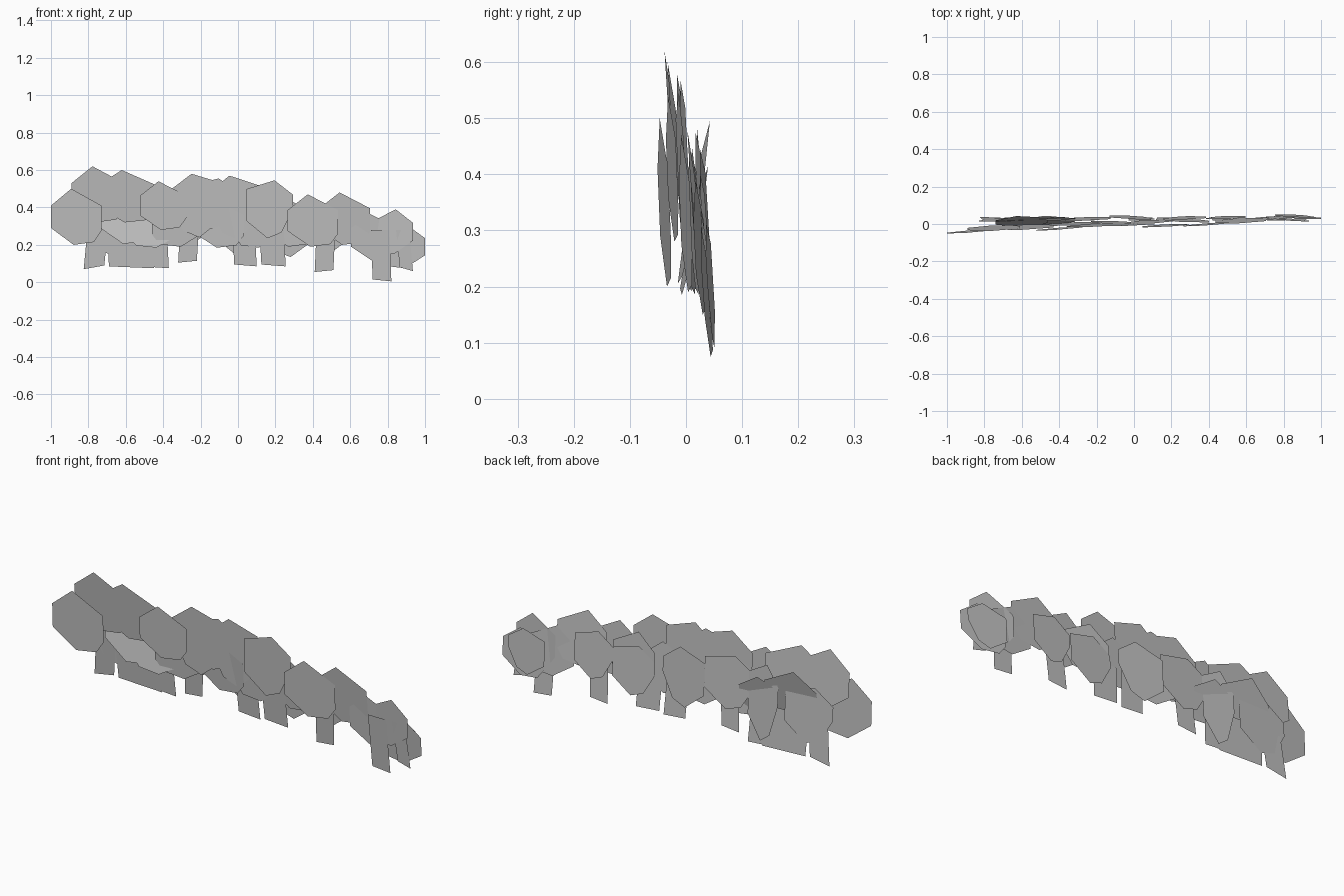
import bpy

default_cube = bpy.data.objects.get("Cube")
if default_cube:
    bpy.data.objects.remove(default_cube, do_unlink=True)

# One flat grey for the whole garland
grey = bpy.data.materials.new("leaf_grey")
grey.use_nodes = True
shade = 0.53
colour = (shade, shade, shade, 1)
grey.diffuse_color = colour
grey.node_tree.nodes["Principled BSDF"].inputs["Base Color"].default_value = colour

# Seven-sided leaf outlines, in half widths and half heights
PEAKED = [(-1, .4), (-.2, 1), (1, .4), (1, -.5), (.7, -.9), (-.1, -1), (-1, -.4)]
BROAD = [(-1, .7), (.2, 1), (1, .5), (1, 0), (.5, -.8), (-.1, -1), (-1, -.4)]


def flat_part(name, points):
    """Single flat polygon through the given points."""
    mesh = bpy.data.meshes.new(name)
    mesh.from_pydata(points, [], [list(range(len(points)))])
    mesh.materials.append(grey)
    mesh.update()
    part = bpy.data.objects.new(name, mesh)
    bpy.context.collection.objects.link(part)


def leaf(name, outline, x, y, z, width, height, lean, turn):
    """Leaf plane; negative width mirrors it, lean and turn are slopes in y."""
    points = []
    for u, v in outline:
        dx, dz = u * width / 2, v * height / 2
        points.append((x + dx, y + lean * dz + turn * dx, z + dz))
    flat_part(name, points)


def leaf_layer(name, outline, depth, drift, lean, turn, rows):
    """Row of leaves whose depth drifts along the garland."""
    for number, (x, z, width, height) in enumerate(rows, 1):
        leaf(f"{name}_{number}", outline, x, depth + drift * x, z,
             width, height, lean, turn)


def stem(name, x, bottom, width, skew):
    """Short tab hanging below a leaf, leaning like the leaves."""
    left, right = x - width / 2, x + width / 2
    top, depth, lean = .28, .02, -.08
    corners = [(left + skew, bottom + skew / 2), (right + skew, bottom - skew / 2),
               (right, top), (left, top)]
    flat_part(name, [(px, depth + lean * (pz - top), pz) for px, pz in corners])


# Each layer lists x, z, width, height
# Foremost leaves
leaf_layer("front_leaf", PEAKED, -.013, .03, -.04, .07, [
    (-.865, .35, .27, .3),
    (-.4, .41, .25, .26),
    (.4, .33, .27, .28),
])
leaf_layer("front_broad_leaf", BROAD, -.013, .03, -.04, .05, [
    (.17, .39, .25, .31),
])

# Tall leaves along the upper edge
leaf_layer("upper_leaf", PEAKED, 0, .03, -.1, .03, [
    (-.75, .47, .28, .3),
    (-.59, .46, .32, .28),
    (.57, .34, .27, .28),
])
leaf_layer("upper_broad_leaf", BROAD, 0, .03, -.05, .04, [
    (-.22, .41, -.28, .34),
    (-.02, .4, -.26, .34),
    (-.13, .42, .26, .27),
])
leaf_layer("end_leaf", PEAKED, 0, .03, -.05, -.08, [
    (.82, .27, -.23, .24),
])

# Filling leaves along the lower edge
leaf_layer("middle_leaf", PEAKED, .01, .03, -.07, .05, [
    (-.32, .32, -.28, .26),
    (.1, .31, -.24, .25),
    (.73, .24, .25, .25),
])
leaf_layer("middle_turned_leaf", PEAKED, .01, .03, -.07, -.05, [
    (-.1, .31, .26, .25),
    (.28, .32, .24, .26),
    (.88, .19, -.24, .23),
])

# Smaller leaves along the back
leaf_layer("back_leaf", BROAD, .03, .01, -.07, .04, [
    (-.7, .29, -.26, .28),
    (-.26, .34, -.27, .27),
    (.27, .26, -.23, .25),
    (.49, .28, -.21, .24),
])
leaf_layer("back_turned_leaf", BROAD, .035, .01, -.06, -.05, [
    (-.45, .29, -.17, .38),
    (-.01, .3, .24, .29),
    (.86, .2, .21, .22),
])

# Two leaves leaning backwards at the left-hand end
leaf_layer("backward_leaf", PEAKED, .015, 0, .2, .05, [
    (-.6, .35, .28, .29),
    (-.45, .3, -.27, .23),
])

# Tabs below the leaves: x, bottom, width, sideways skew
stems = [
    (-.75, .08, .11, -.02),
    (-.58, .08, .24, .01),
    (-.45, .08, .14, .01),
    (-.26, .11, .1, -.01),
    (.03, .09, .12, .01),
    (.18, .09, .13, .01),
    (.47, .06, .1, -.01),
    (.76, .01, .1, .01),
    (.88, .07, .07, .02),
]
for number, row in enumerate(stems, 1):
    stem(f"stem_{number}", *row)
